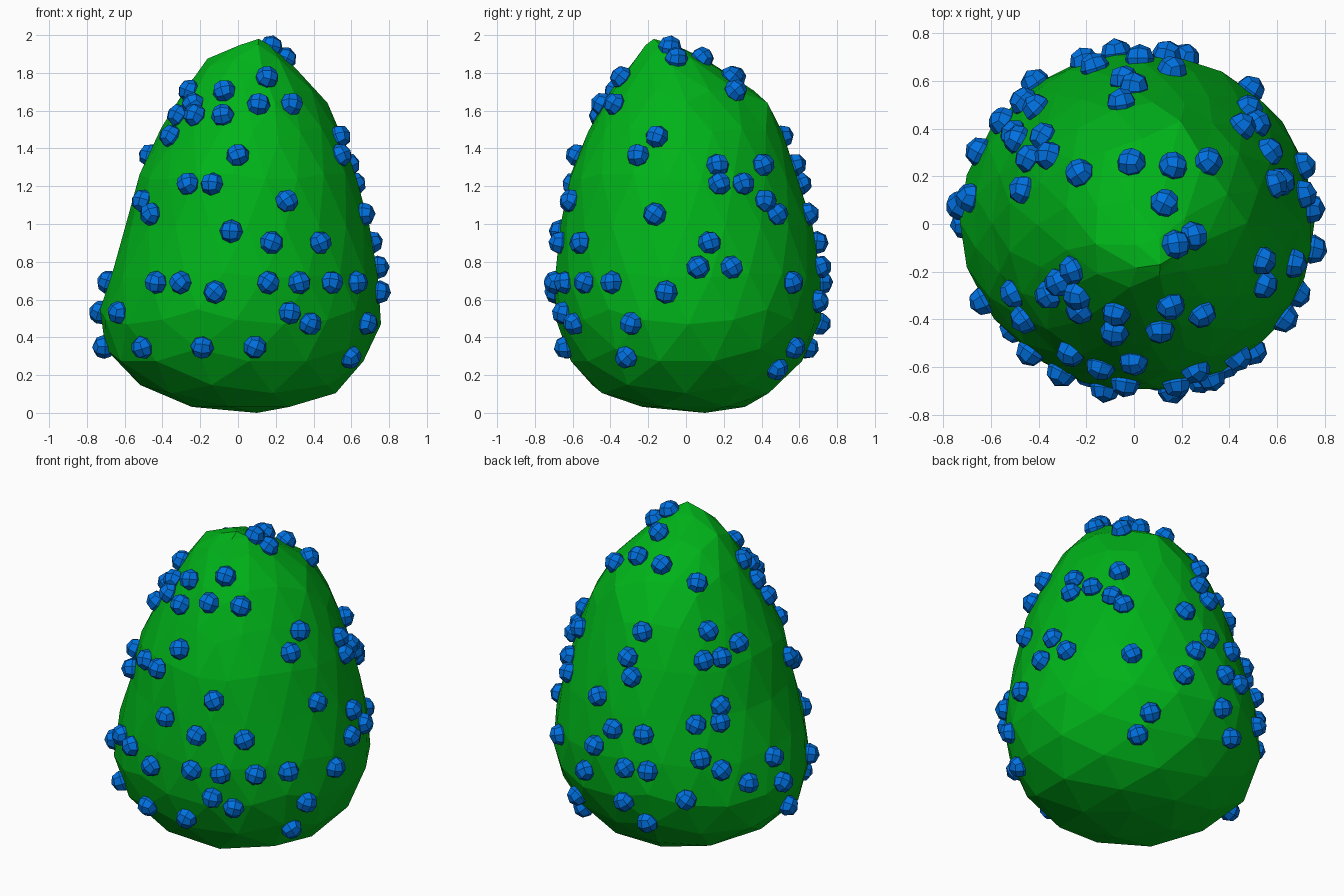
import bpy, bmesh, math, random
from mathutils import Vector, Matrix
from mathutils.bvhtree import BVHTree

if "Cube" in bpy.data.objects:
    bpy.data.objects.remove(bpy.data.objects["Cube"])

random.seed(4)


def material(name, color):
    m = bpy.data.materials.new(name)
    m.diffuse_color = (*color, 1)
    m.use_nodes = True
    m.node_tree.nodes["Principled BSDF"].inputs["Base Color"].default_value = m.diffuse_color
    return m


def add_object(name, bm, mat):
    me = bpy.data.meshes.new(name)
    bm.to_mesh(me)
    me.materials.append(mat)
    ob = bpy.data.objects.new(name, me)
    bpy.context.collection.objects.link(ob)
    return ob


green = material("green", (0.0, 0.45, 0.01))
blue = material("blue", (0.0, 0.165, 0.75))

# Body outline: height, left, right, front, back
PROFILE = [
    (0.00, .08, .12, .08, .12), (0.04, -.33, .38, -.33, .38),
    (0.12, -.48, .55, -.50, .48), (0.25, -.66, .67, -.60, .60),
    (0.40, -.73, .75, -.67, .70), (0.60, -.73, .77, -.71, .73),
    (0.85, -.63, .73, -.69, .71), (1.30, -.52, .62, -.61, .58),
    (1.65, -.33, .47, -.44, .45), (1.80, -.23, .33, -.33, .21),
    (1.91, -.13, .22, -.25, .06), (1.98, .10, .12, -.19, -.15)]


def outline(z):
    for a, b in zip(PROFILE, PROFILE[1:]):
        if z <= b[0]:
            break
    t = min(1, max(0, (z - a[0]) / (b[0] - a[0])))
    return [p + (q - p) * t for p, q in zip(a[1:], b[1:])]


# Faceted egg-shaped body
bm = bmesh.new()
bmesh.ops.create_icosphere(bm, subdivisions=3, radius=1)
for v in bm.verts:
    z = 0.99 * (1 + v.co.z)
    l, r, f, b = outline(z)
    d = Vector((v.co.x, v.co.y))
    if d.length > 1e-4:
        d.normalize()
    v.co = ((l + r) / 2 + d.x * (r - l) / 2, (f + b) / 2 + d.y * (b - f) / 2, z)
bmesh.ops.recalc_face_normals(bm, faces=bm.faces)
tree = BVHTree.FromBMesh(bm)
add_object("body", bm, green)
bm.free()

# Knobs sit in loose rings: height, then the angles around the body
RINGS = {
    0.24: (52,), 0.30: (-28,), 0.35: (-139, -107, -82, 180, 106, 58),
    0.475: (-57, -23, 95), 0.53: (-153, -67, 125, 174),
    0.59: (73, 155), 0.64: (-100, -8),
    0.69: (-129, -116, -77, -63, -47, -32, 49, 96, 107, 142, 171),
    0.77: (5, 19, 79, 132), 0.90: (-75, -52, 10, 104, 88),
    0.96: (130, 143, -93), 1.05: (-139, -14, 45, 76, 144),
    1.12: (-67, -150, 39), 1.21: (-116, -103, 16, 28, 94),
    1.31: (16, 42, 136, 90, 148), 1.36: (-90, -25, 163),
    1.46: (-16, -140, 141, 96), 1.57: (-100, -122, -142),
    1.63: (-76, -53, -128), 1.70: (-101, -143, 40, 137),
    1.77: (-66, 92, 56), 1.87: (-12, 33), 1.93: (-141, -27)}
spots = []
for height, angles in RINGS.items():
    for a in angles:
        out = Vector((math.cos(math.radians(a)), math.sin(math.radians(a)), 0))
        hit, normal, _, _ = tree.ray_cast(out * 2 + Vector((0, 0, height)), -out)
        if hit:
            spots.append((hit, normal))

# Rounded 24-sided knobs
bm = bmesh.new()
for p, n in spots:
    k = bmesh.new()
    bmesh.ops.create_cube(k, size=1)
    bmesh.ops.subdivide_edges(k, edges=k.edges[:], cuts=1, use_grid_fill=True)
    turn = n.to_track_quat('Z', 'Y').to_matrix().to_4x4()
    spin = Matrix.Rotation(random.uniform(0, math.pi / 2), 4, 'Z')
    tilt = Matrix.Rotation(random.uniform(-0.25, 0.25), 4, 'X')
    for v in k.verts:
        v.co = v.co.normalized() * 0.063
    k.transform(Matrix.Translation(p + n * 0.008) @ turn @ tilt @ spin)
    part = bpy.data.meshes.new("knob_part")
    k.to_mesh(part)
    k.free()
    bm.from_mesh(part)
    bpy.data.meshes.remove(part)
add_object("knobs", bm, blue)
bm.free()
